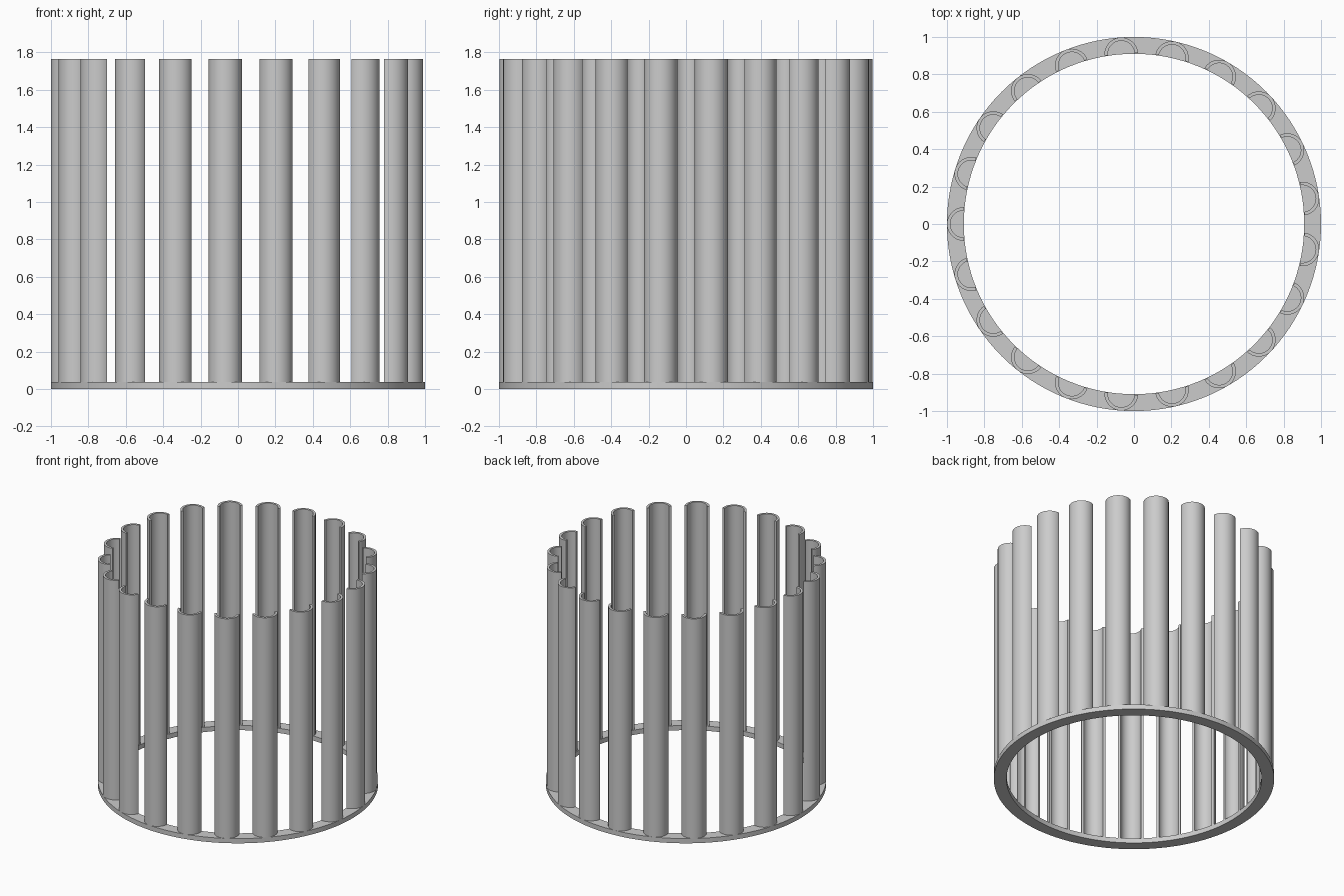
import bpy
import bmesh
from math import cos, sin, pi, radians

cube = bpy.data.objects.get("Cube")
if cube:
    bpy.data.objects.remove(cube, do_unlink=True)

BASE_H = 0.037
TOP = 1.765
COUNT = 21
TUBE_R, WALL = 0.09, 0.018
PITCH_R = 1 - TUBE_R

grey = bpy.data.materials.new("plain grey")
grey.use_nodes = True
grey.diffuse_color = (0.6, 0.6, 0.6, 1)
grey.node_tree.nodes["Principled BSDF"].inputs["Base Color"].default_value = grey.diffuse_color


def arc_wall(name, outer, inner, z0, z1, start, end, steps):
    """Curved wall between two radii; a full turn closes into a ring."""
    closed = end - start > 2 * pi - 0.001
    bm = bmesh.new()
    rows = []
    for i in range(steps if closed else steps + 1):
        a = start + (end - start) * i / steps
        section = [(outer, z0), (outer, z1), (inner, z1), (inner, z0)]
        rows.append([bm.verts.new((r * cos(a), r * sin(a), z)) for r, z in section])
    for i in range(steps):
        p, q = rows[i], rows[(i + 1) % len(rows)]
        for j in range(4):
            k = (j + 1) % 4
            bm.faces.new((p[j], q[j], q[k], p[k]))
    if not closed:
        bm.faces.new(rows[0])
        bm.faces.new(rows[-1][::-1])
    bmesh.ops.recalc_face_normals(bm, faces=bm.faces)
    mesh = bpy.data.meshes.new(name)
    bm.to_mesh(mesh)
    bm.free()
    mesh.materials.append(grey)
    obj = bpy.data.objects.new(name, mesh)
    bpy.context.collection.objects.link(obj)
    bpy.ops.object.select_all(action='DESELECT')
    obj.select_set(True)
    bpy.context.view_layer.objects.active = obj
    bpy.ops.object.shade_smooth_by_angle(angle=radians(30))
    return obj


# Flat base ring
arc_wall("base_ring", 1, 0.91, 0, BASE_H, 0, 2 * pi, 128)

# Upright half tubes, open towards the middle
for n in range(COUNT):
    turn = pi - 2 * pi * n / COUNT
    slat = arc_wall(f"half_tube_{n + 1}", TUBE_R, TUBE_R - WALL,
                    BASE_H, TOP, -pi / 2, pi / 2, 24)
    slat.location = (PITCH_R * cos(turn), PITCH_R * sin(turn), 0)
    slat.rotation_euler.z = turn
